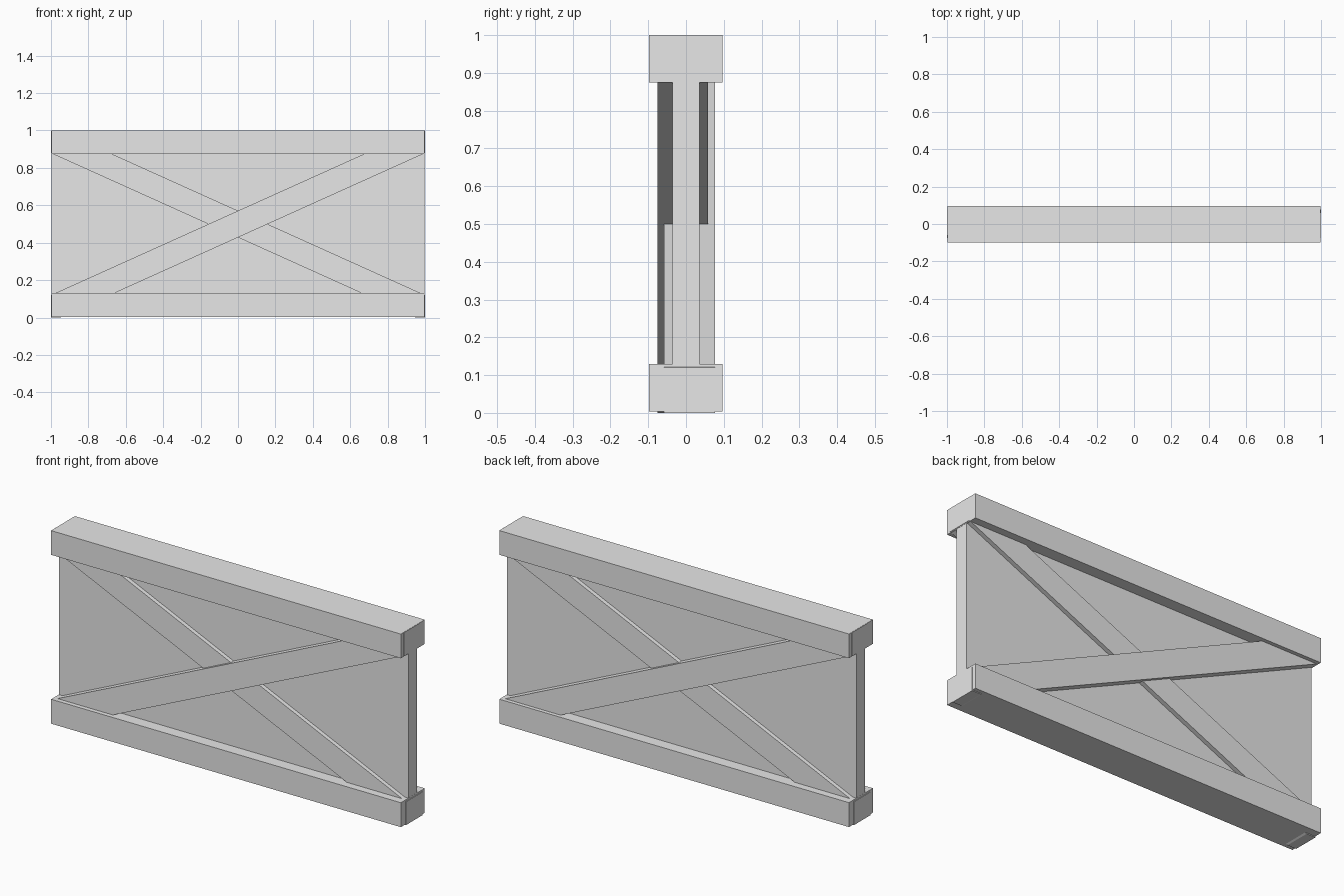
import bpy
import bmesh

cube = bpy.data.objects.get("Cube")
if cube:
    bpy.data.objects.remove(cube, do_unlink=True)

grey = bpy.data.materials.new("plain grey")
grey.use_nodes = True
grey.diffuse_color = (0.8, 0.8, 0.8, 1)
grey.node_tree.nodes["Principled BSDF"].inputs["Base Color"].default_value = (0.8, 0.8, 0.8, 1)


def extrude_profile(name, outline, y_front, y_back):
    """Make a solid from an outline in the x-z plane."""
    bm = bmesh.new()
    face = bm.faces.new([bm.verts.new((x, y_front, z)) for x, z in outline])
    grown = bmesh.ops.extrude_face_region(bm, geom=[face])["geom"]
    moved = [v for v in grown if isinstance(v, bmesh.types.BMVert)]
    bmesh.ops.translate(bm, verts=moved, vec=(0, y_back - y_front, 0))
    bmesh.ops.recalc_face_normals(bm, faces=bm.faces)
    mesh = bpy.data.meshes.new(name)
    bm.to_mesh(mesh)
    bm.free()
    mesh.materials.append(grey)
    obj = bpy.data.objects.new(name, mesh)
    bpy.context.collection.objects.link(obj)
    return obj


def block(name, half_x, z_low, z_high, y_front, y_back):
    outline = [(-half_x, z_low), (half_x, z_low), (half_x, z_high), (-half_x, z_high)]
    return extrude_profile(name, outline, y_front, y_back)


# Horizontal rails and the thin wall between them
block("bottom_rail", 0.998, 0.004, 0.13, -0.098, 0.097)
block("top_rail", 0.998, 0.875, 1.0, -0.098, 0.097)
block("wall_panel", 0.997, 0.1, 0.9, -0.036, 0.036)

# Crossed braces run through the wall, with their ends trimmed to its corners
corner = [(0.95, 0.0), (1.0, 0.0), (1.0, 0.12)]
falling = corner + [(-x, 0.999 - z) for x, z in corner]
rising = [(-x, z) for x, z in falling]
extrude_profile("rising_brace", rising, -0.075, 0.058)
extrude_profile("falling_brace", falling, -0.058, 0.077)
